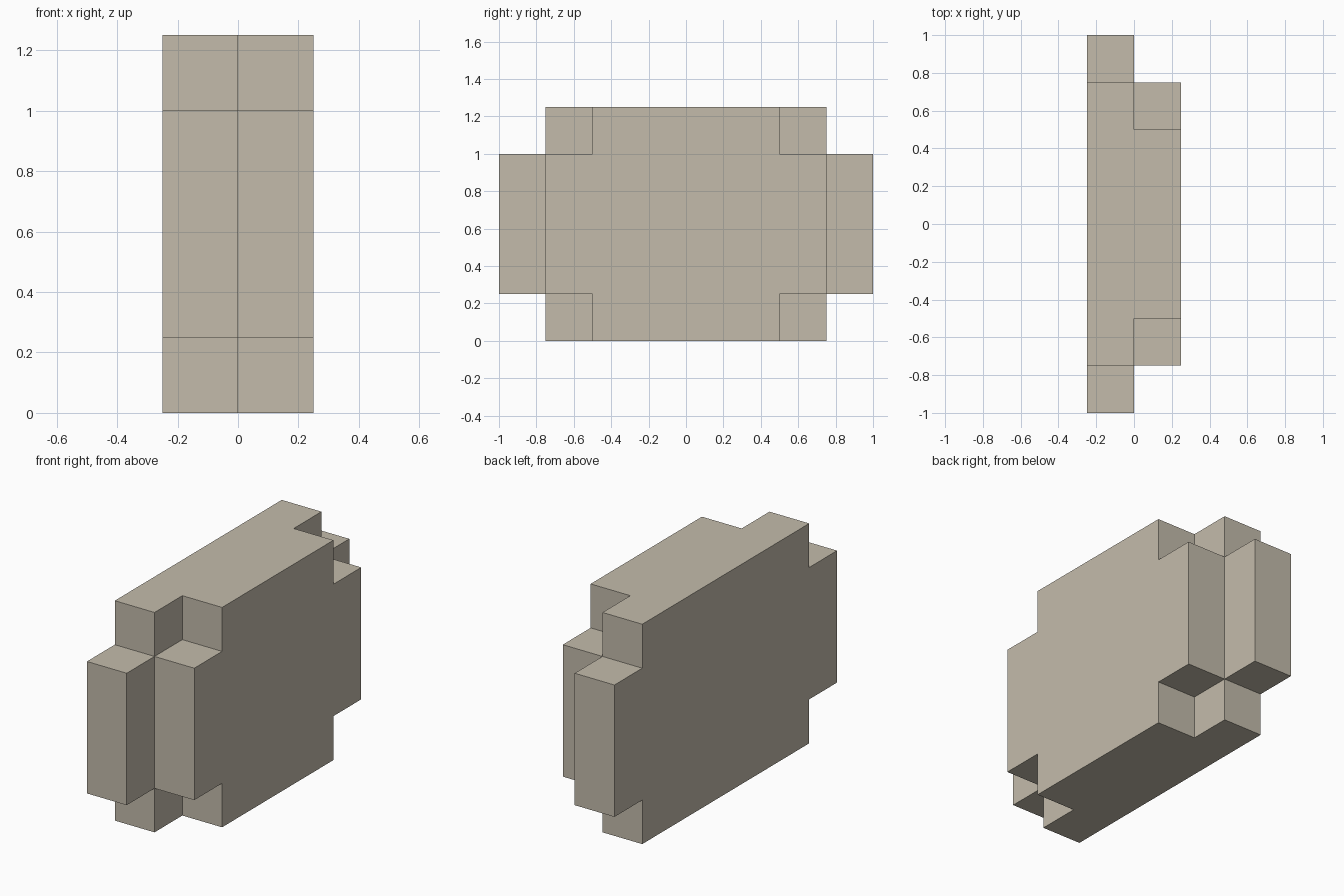
import bpy
import bmesh

cube = bpy.data.objects.get("Cube")
if cube:
    bpy.data.objects.remove(cube, do_unlink=True)

T = 0.25           # one step of the stepped block
H = 5 * T          # full height

stone = bpy.data.materials.new("warm_stone")
stone.use_nodes = True
colour = (0.55, 0.50, 0.41, 1)
stone.diffuse_color = colour
stone.node_tree.nodes["Principled BSDF"].inputs["Base Color"].default_value = colour

# Half outlines (y, z) in steps, running from bottom to top
wide = [(2, 0), (3, 0), (3, 1), (4, 1), (4, 4), (3, 4), (3, 5), (2, 5)]
narrow = [(2, 0), (2, 1), (3, 1), (3, 4), (2, 4), (2, 5)]

bm = bmesh.new()


def face(x, points):
    return bm.faces.new([bm.verts.new((x, y * T, z * T)) for y, z in points])


def slab(outer_x, half):
    """Outer face and rim of one stepped slab, open at the middle plane."""
    points = half + [(-y, z) for y, z in reversed(half)]
    face(outer_x, points)
    for (y0, z0), (y1, z1) in zip(points, points[1:] + points[:1]):
        rim = [(outer_x, y0, z0), (outer_x, y1, z1), (0, y1, z1), (0, y0, z0)]
        bm.faces.new([bm.verts.new((x, y * T, z * T)) for x, y, z in rim])


slab(-T, wide)
slab(T, narrow)

# Exposed parts of the wide slab at the middle plane
for side in (-1, 1):
    for y0, y1, z0, z1 in ((3, 4, 1, 4), (2, 3, 0, 1), (2, 3, 4, 5)):
        face(0, [(side * y0, z0), (side * y1, z0), (side * y1, z1), (side * y0, z1)])

# Weld into one closed block and merge coplanar faces
bmesh.ops.remove_doubles(bm, verts=bm.verts[:], dist=0.001)
bmesh.ops.recalc_face_normals(bm, faces=bm.faces[:])
bmesh.ops.dissolve_limit(bm, angle_limit=0.01, verts=bm.verts[:], edges=bm.edges[:])

mesh = bpy.data.meshes.new("stepped_block")
bm.to_mesh(mesh)
bm.free()
mesh.materials.append(stone)
block = bpy.data.objects.new("stepped_block", mesh)
bpy.context.collection.objects.link(block)
